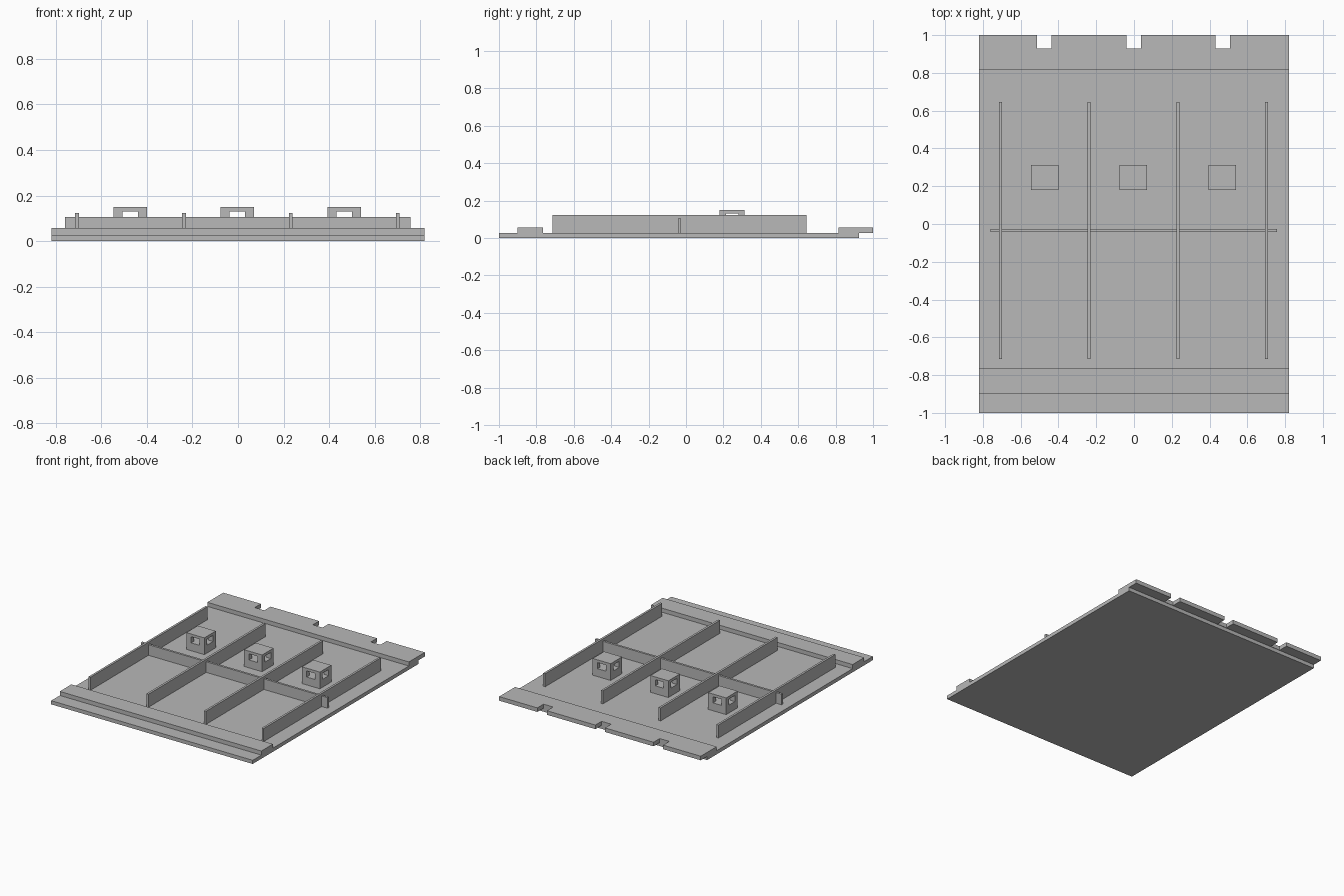
import bpy

old = bpy.data.objects.get("Cube")
if old:
    bpy.data.objects.remove(old, do_unlink=True)

grey = bpy.data.materials.new("plain_grey")
grey.use_nodes = True
colour = (0.48, 0.48, 0.48, 1)
grey.diffuse_color = colour
grey.node_tree.nodes["Principled BSDF"].inputs["Base Color"].default_value = colour


def box(name, x, y, z):
    """Box from (min, max) spans on each axis."""
    bpy.ops.mesh.primitive_cube_add(size=1)
    ob = bpy.context.object
    ob.name = name
    for v in ob.data.vertices:
        v.co = [s[0] if c < 0 else s[1] for c, s in zip(v.co, (x, y, z))]
    ob.data.materials.append(grey)
    return ob


def cut(target, x, y, z):
    """Subtract a box with an applied boolean."""
    cutter = box("cutter", x, y, z)
    cutter.hide_render = True
    mod = target.modifiers.new("cut", "BOOLEAN")
    mod.operation = "DIFFERENCE"
    mod.solver = "EXACT"
    mod.object = cutter
    bpy.context.view_layer.objects.active = target
    bpy.ops.object.modifier_apply(modifier=mod.name)
    bpy.data.objects.remove(cutter, do_unlink=True)


def around(centre, half):
    return (centre - half, centre + half)


FLOOR = 0.027
WIDE = (-0.82, 0.82)

# Base panel with a raised front strip
box("base_panel", WIDE, (-1, 0.925), (0, FLOOR))
box("front_strip", WIDE, (-0.9, -0.765), (FLOOR, 0.057))

# Overhanging rear lip with three notches
lip = box("rear_lip", WIDE, (0.815, 1), (FLOOR, 0.057))
for x in (-0.475, -0.002, 0.47):
    cut(lip, around(x, 0.039), (0.928, 1.1), (-0.1, 0.2))

# Lengthwise ribs and the lower cross rib
for x in (-0.707, -0.237, 0.232, 0.702):
    box("long_rib", around(x, 0.008), (-0.715, 0.645), (FLOOR, 0.123))
box("cross_rib", (-0.76, 0.758), (-0.042, -0.026), (FLOOR, 0.105))

# Mounting blocks pierced in both directions
for x in (-0.473, -0.003, 0.467):
    block = box("mounting_block", around(x, 0.073), (0.18, 0.313), (FLOOR, 0.15))
    cut(block, around(x, 0.034), (0.1, 0.4), (0.085, 0.13))
    cut(block, around(x, 0.2), around(0.247, 0.034), (0.085, 0.13))
